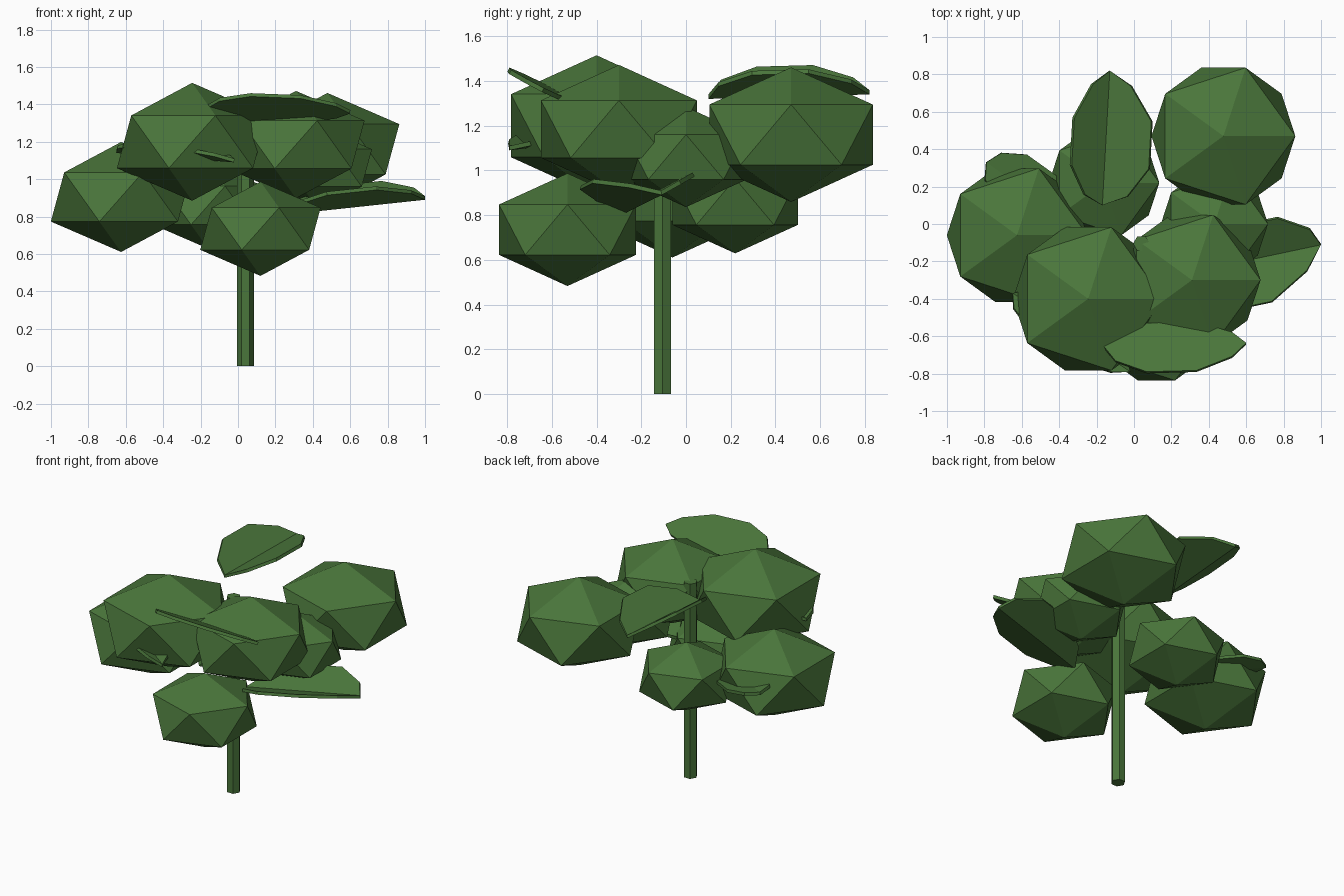
import bpy
import bmesh
from mathutils import Vector

cube = bpy.data.objects.get("Cube")
if cube:
    bpy.data.objects.remove(cube, do_unlink=True)

# Single flat green
green = bpy.data.materials.new("leaf_green")
green.use_nodes = True
colour = (0.068, 0.18, 0.043, 1)
green.diffuse_color = colour
green.node_tree.nodes["Principled BSDF"].inputs["Base Color"].default_value = colour


def add_object(name, bm):
    bmesh.ops.recalc_face_normals(bm, faces=bm.faces[:])
    mesh = bpy.data.meshes.new(name)
    bm.to_mesh(mesh)
    bm.free()
    mesh.materials.append(green)
    obj = bpy.data.objects.new(name, mesh)
    bpy.context.collection.objects.link(obj)
    return obj


def foliage(name, centre, radius):
    """Faceted clump, slightly flattened."""
    bm = bmesh.new()
    bmesh.ops.create_icosphere(bm, subdivisions=1, radius=radius)
    bmesh.ops.scale(bm, vec=(1, 1, 0.7), verts=bm.verts[:])
    add_object(name, bm).location = centre


def leaf(name, base, tip, side_a, side_b):
    """Thin leaf folded along a crease, with one offset for each half."""
    base, tip = Vector(base), Vector(tip)
    bm = bmesh.new()
    crease = [bm.verts.new(base), bm.verts.new(tip)]
    for side in (Vector(side_a), Vector(side_b)):
        edge = [bm.verts.new(base.lerp(tip, t) + side * w)
                for t, w in ((0.08, 0.55), (0.3, 1), (0.65, 1), (0.9, 0.5))]
        bm.faces.new([crease[0]] + edge + [crease[1]])
    solid = add_object(name, bm).modifiers.new("thickness", "SOLIDIFY")
    solid.thickness = 0.02
    solid.offset = 0


# Trunk
bm = bmesh.new()
bmesh.ops.create_cone(bm, cap_ends=True, segments=6, radius1=0.045,
                      radius2=0.045, depth=1.33)
# Put two corners on the x axis
corner = max(bm.verts, key=lambda v: v.co.x)
if abs(corner.co.y) > 0.01:
    for v in bm.verts:
        v.co.x, v.co.y = v.co.y, v.co.x
add_object("trunk", bm).location = (0.04, -0.105, 0.665)

# Foliage clumps
foliage("foliage_front_top_right", (-0.245, -0.40, 1.20), 0.45)
foliage("foliage_front_top_left", (0.31, -0.30, 1.185), 0.41)
foliage("foliage_back_left", (0.478, 0.47, 1.16), 0.43)
foliage("foliage_right", (-0.625, -0.06, 0.905), 0.42)
foliage("foliage_front_low", (0.12, -0.53, 0.735), 0.36)
foliage("foliage_back_low", (-0.16, 0.22, 0.86), 0.33)
foliage("foliage_left_small", (0.43, 0.0, 1.06), 0.32)

# Folded leaves
leaf("leaf_back", (-0.17, 0.1, 1.33), (-0.13, 0.82, 1.35),
     (-0.18, 0, 0.12), (0.24, -0.02, 0.1))
leaf("leaf_front", (-0.16, -0.66, 1.39), (0.6, -0.64, 1.36),
     (0, -0.14, 0.07), (0, 0.12, -0.06))
leaf("leaf_left", (0.25, -0.27, 0.82), (1.0, -0.11, 0.9),
     (0.03, 0.2, 0.11), (0, -0.25, 0.08))
leaf("leaf_right", (-0.79, 0.33, 0.95), (-0.33, 0, 0.87),
     (0.08, 0.14, 0), (-0.08, -0.12, 0.04))
leaf("leaf_front_inner", (-0.65, -0.37, 1.15), (-0.02, -0.79, 1.1),
     (0.08, 0.1, 0.03), (-0.08, -0.09, 0.05))
